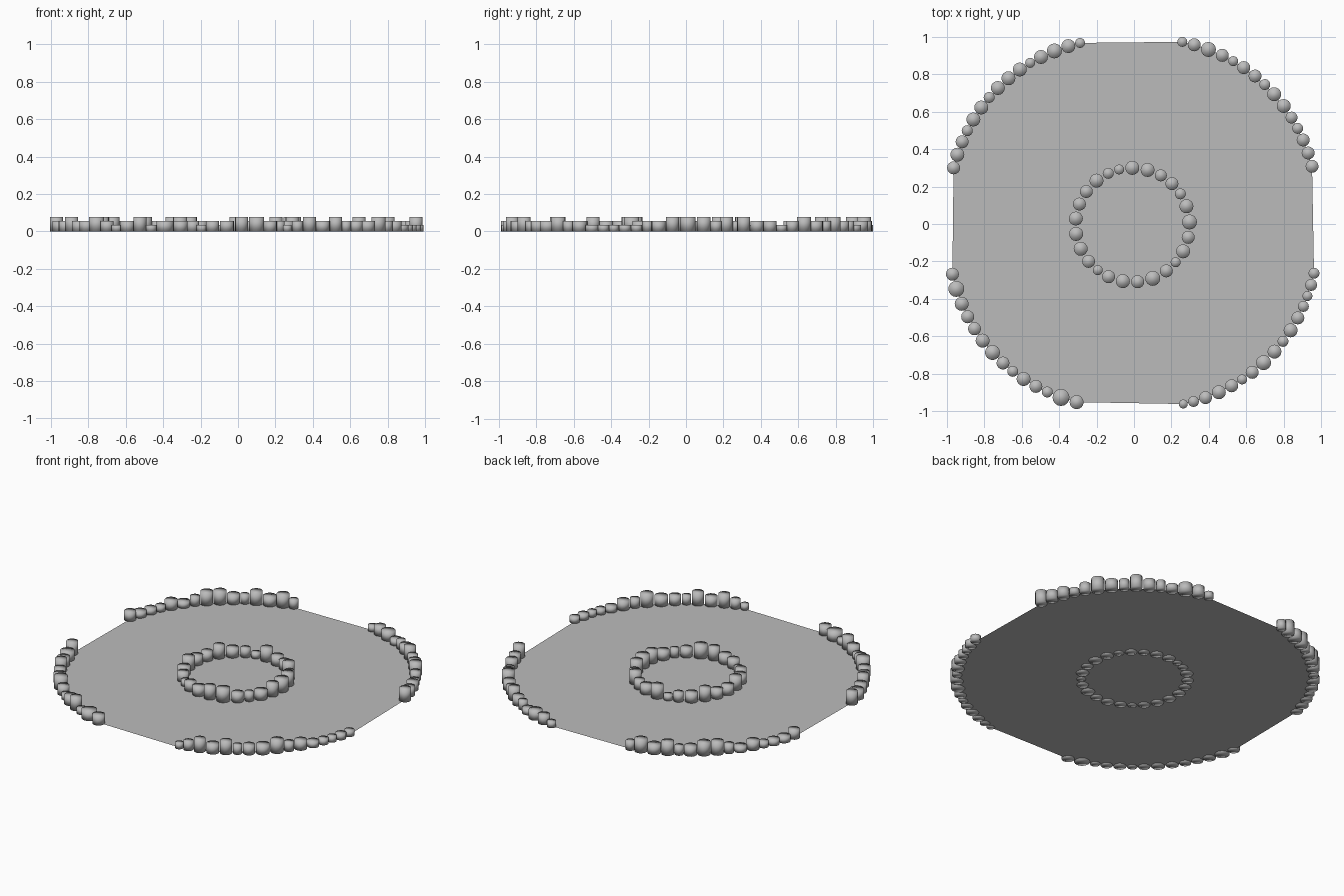
import bpy
import bmesh
from math import sin, cos, pi, radians

cube = bpy.data.objects.get("Cube")
if cube:
    bpy.data.objects.remove(cube, do_unlink=True)


def make_material(name, colour):
    mat = bpy.data.materials.new(name)
    mat.use_nodes = True
    mat.diffuse_color = colour
    mat.node_tree.nodes["Principled BSDF"].inputs["Base Color"].default_value = colour
    return mat


stone_grey = make_material("stone grey", (0.5, 0.5, 0.5, 1))

UNIT = 0.00267                      # stone sizes are counted in these small units
HEIGHTS = {"low": 0.035, "mid": 0.055, "tall": 0.078}
LEVELS = {"l": "low", "m": "mid", "t": "tall"}
CENTRE = (-0.005, 0.005)


def add_object(name, bm, smooth):
    mesh = bpy.data.meshes.new(name)
    bm.normal_update()
    bm.to_mesh(mesh)
    bm.free()
    mesh.materials.append(stone_grey)
    for poly in mesh.polygons:
        poly.use_smooth = smooth
    obj = bpy.data.objects.new(name, mesh)
    bpy.context.collection.objects.link(obj)
    return obj


def spaced_angles(sizes, start, end):
    """Angles that let neighbouring stones just touch along an arc."""
    steps = [0]
    for a, b in zip(sizes, sizes[1:]):
        steps.append(steps[-1] + a + b)
    return [radians(start + (end - start) * s / steps[-1]) for s in steps]


def add_stones(name, sizes, levels, points):
    """One row of upright round stones."""
    bm = bmesh.new()
    for size, level, (x, y) in zip(sizes, levels, points):
        height = HEIGHTS[LEVELS[level]]
        made = bmesh.ops.create_cone(bm, cap_ends=True, segments=16,
                                     radius1=size * UNIT, radius2=size * UNIT, depth=height)
        bmesh.ops.translate(bm, verts=made["verts"], vec=(x, y, height / 2))
    return add_object(name, bm, True)


# Outer wall: four rows of stones with a gateway on each side
rows = [
    ("back_left_stones", 17.6, 74.8, "tmmlmtmmtmmlmml",
     [13, 13, 13, 11, 12, 14, 14, 11, 13, 13, 10, 13, 15, 13, 10]),
    ("back_right_stones", 106.4, 162.9, "mtmtmmttmlmlllm",
     [10, 14, 15, 14, 10, 14, 14, 14, 11, 14, 14, 11, 13, 14, 13]),
    ("front_right_stones", 195.8, 252.5, "tmmtmmtmlmtlmm",
     [13, 16, 14, 13, 13, 14, 15, 13, 11, 14, 13, 11, 17, 14]),
    ("front_left_stones", 285.5, 344.5, "lmtmtmmmtmmlllll",
     [9, 11, 13, 14, 13, 10, 13, 15, 14, 11, 14, 13, 11, 10, 12, 11]),
]
outline = []
for name, start, end, levels, sizes in rows:
    points = []
    for angle in spaced_angles(sizes, start, end):
        t = (angle - radians(start)) / radians(end - start)
        reach = 1.004 + 0.018 * sin(pi * t)
        points.append((CENTRE[0] + reach * cos(angle), CENTRE[1] + reach * sin(angle)))
    outline += points
    add_stones(name, sizes, levels, points)

# Inner ring of stones
ring_sizes = [15, 14, 11, 13, 12, 14, 14, 10, 11, 14, 13, 13, 14,
              14, 14, 13, 10, 13, 14, 13, 15, 13, 10, 14, 13]
ring_angles = spaced_angles(ring_sizes + ring_sizes[:1], 3, 363)
ring_points = [(-0.008 + 0.305 * cos(a), -0.005 + 0.305 * sin(a)) for a in ring_angles]
add_stones("inner_ring_stones", ring_sizes, "ttmtmmtlmmtmmtmmlmmttmmmt", ring_points)

# Thin floor running under the outer stones
bm = bmesh.new()
bm.faces.new([bm.verts.new((x, y, 0.001)) for x, y in outline])
add_object("floor", bm, False)
